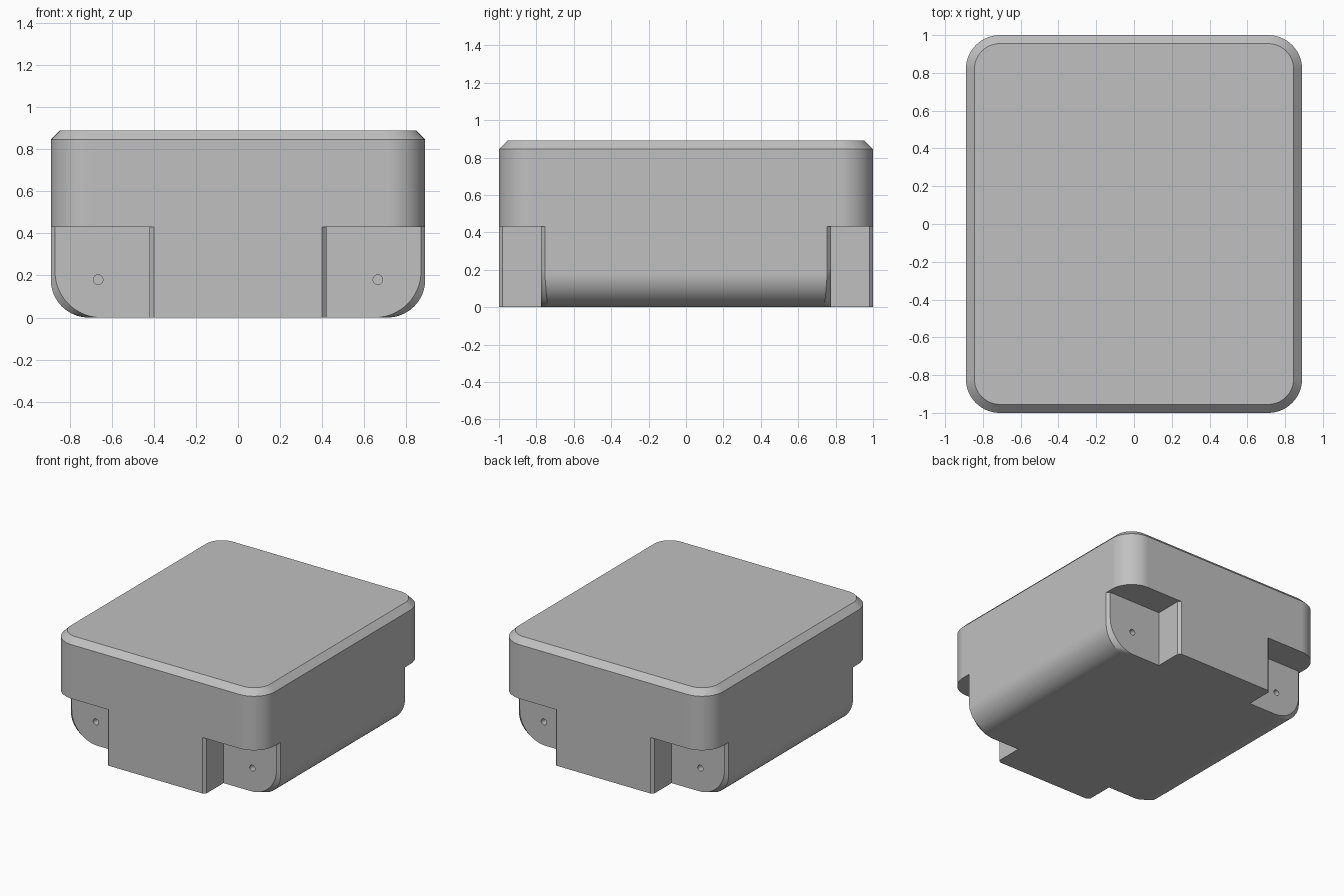
import bpy, bmesh
from math import sin, cos, pi
from mathutils import Matrix

cube = bpy.data.objects.get("Cube")
if cube:
    bpy.data.objects.remove(cube, do_unlink=True)

W, D, H = 0.89, 1.0, 0.89        # half width, half depth, height
R, CH = 0.18, 0.045              # corner radius, top chamfer
LEDGE = 0.43                     # height of the corner notches
NX, NY, C = 0.42, 0.775, 0.02    # notch walls and their chamfer
SEG = 16

grey = bpy.data.materials.new("plain_grey")
grey.use_nodes = True
colour = (0.53, 0.53, 0.53, 1)
grey.diffuse_color = colour
grey.node_tree.nodes["Principled BSDF"].inputs["Base Color"].default_value = colour


def arc(cx, cy, r):
    """Quarter arc from the +x side round to the +y side."""
    return [(cx + r * cos(pi / 2 * i / SEG), cy + r * sin(pi / 2 * i / SEG))
            for i in range(SEG + 1)]


def plan_ring(inset, z):
    """A quarter of the rounded plan outline, from the side to the front."""
    pts = [(W - inset, 0), (W - inset, NY - C)]
    pts += arc(W - R, D - R, R - inset)
    pts += [(NX - C, D - inset), (0, D - inset)]
    return [(x, y, z) for x, y in pts]


def side_profile(half, r):
    """Straight side turning under into the flat base."""
    return [(half, LEDGE)] + [(x, -z) for x, z in arc(half - r, -r, r)]


def strip(a, b):
    return [[a[i], a[i + 1], b[i + 1], b[i]] for i in range(len(a) - 1)]


def quarter_faces():
    low, shoulder, top = plan_ring(0, LEDGE), plan_ring(0, H - CH), plan_ring(CH, H)
    outer2, inner2 = side_profile(W, R), side_profile(W - C, R + 2 * C)
    middle = [(x, 0, z) for x, z in outer2]
    outer = [(x, NY - C - C * max(0, i - 1) / SEG, z) for i, (x, z) in enumerate(outer2)]
    inner = [(x, NY, z) for x, z in inner2]
    lug = [(NX, NY), (NX, D - C), (NX - C, D), (0, D)]
    lug_top = [(x, y, LEDGE) for x, y in lug]
    lug_low = [(x, y, 0) for x, y in lug]

    faces = strip(low, shoulder) + strip(shoulder, top)          # upper walls
    faces += [top + [(0, 0, H)]]                                 # lid
    faces += [low[1:-1] + lug_top[2::-1] + [inner[0]]]           # notch ceiling
    faces += strip(middle, outer) + strip(outer, inner)          # rounded side
    faces += [inner + [lug_low[0], lug_top[0]]]                  # notch end wall
    faces += strip(lug_low, lug_top)                             # lug walls
    faces += [[(0, 0, 0), middle[-1], outer[-1], inner[-1]] + lug_low]  # base
    return faces


# Housing: one quarter repeated into all four corners
bm = bmesh.new()
for sx in (1, -1):
    for sy in (1, -1):
        for pts in quarter_faces():
            bm.faces.new([bm.verts.new((sx * x, sy * y, z)) for x, y, z in pts])
bmesh.ops.remove_doubles(bm, verts=bm.verts[:], dist=0.0001)
bmesh.ops.dissolve_limit(bm, angle_limit=0.005, verts=bm.verts[:], edges=bm.edges[:])
bmesh.ops.recalc_face_normals(bm, faces=bm.faces[:])
mesh = bpy.data.meshes.new("housing")
bm.to_mesh(mesh)
bm.free()
mesh.materials.append(grey)
housing = bpy.data.objects.new("housing", mesh)
bpy.context.collection.objects.link(housing)

# Small blind hole in each notch end wall
bm = bmesh.new()
for sx in (1, -1):
    for sy in (1, -1):
        place = Matrix.Translation((sx * 0.665, sy * NY, 0.18)) @ Matrix.Rotation(pi / 2, 4, 'X')
        bmesh.ops.create_cone(bm, cap_ends=True, segments=24, radius1=0.023,
                              radius2=0.023, depth=0.16, matrix=place)
cut_mesh = bpy.data.meshes.new("hole_cutter")
bm.to_mesh(cut_mesh)
bm.free()
cut_mesh.materials.append(grey)
cutter = bpy.data.objects.new("hole_cutter", cut_mesh)
bpy.context.collection.objects.link(cutter)
cutter.hide_render = True

bpy.ops.object.select_all(action='DESELECT')
housing.select_set(True)
bpy.context.view_layer.objects.active = housing
holes = housing.modifiers.new("holes", 'BOOLEAN')
holes.operation = 'DIFFERENCE'
holes.solver = 'EXACT'
holes.object = cutter
bpy.ops.object.modifier_apply(modifier="holes")
bpy.data.objects.remove(cutter, do_unlink=True)

# Smooth curves, crisp edges, flat panels
bpy.ops.object.shade_smooth_by_angle(angle=pi / 6)
weighted = housing.modifiers.new("flat_panels", 'WEIGHTED_NORMAL')
weighted.keep_sharp = True
